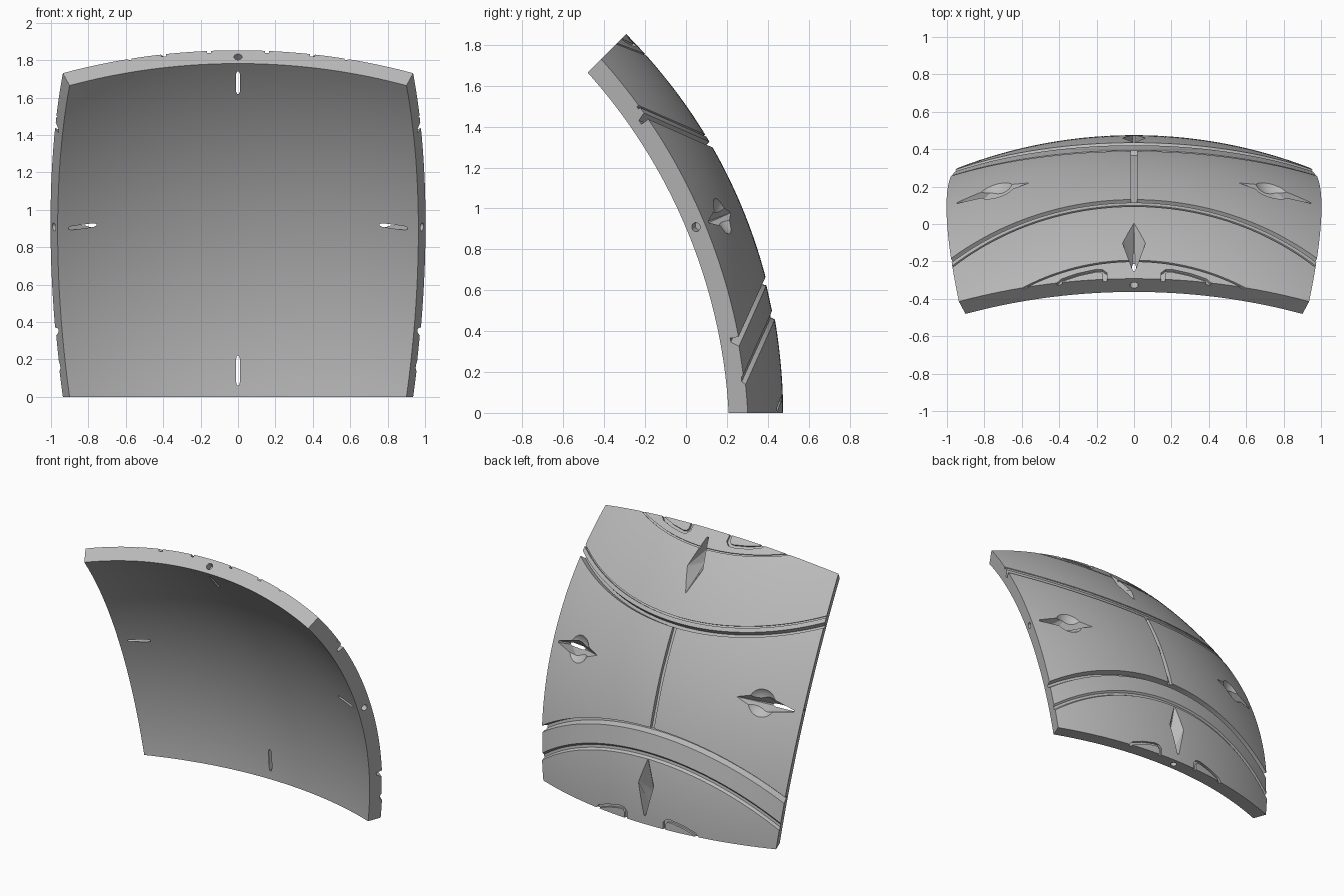
import bpy, bmesh, math
from mathutils import Vector, Matrix

if "Cube" in bpy.data.objects:
    bpy.data.objects.remove(bpy.data.objects["Cube"], do_unlink=True)

R, R_IN = 2.62, 2.52      # outer and inner sphere radii
HALF = 22.5               # half angle of the panel in degrees
STEPS = 48
cutters = []


def polar(az, el, r):
    """Point on a sphere around the origin; the panel centre is +y."""
    a, e = math.radians(az), math.radians(el)
    return Vector((math.sin(a), math.cos(a) * math.cos(e), math.cos(a) * math.sin(e))) * r


def finish(bm, name):
    bmesh.ops.recalc_face_normals(bm, faces=bm.faces)
    mesh = bpy.data.meshes.new(name)
    bm.to_mesh(mesh)
    bm.free()
    ob = bpy.data.objects.new(name, mesh)
    bpy.context.scene.collection.objects.link(ob)
    return ob


def cutter(bm, name):
    ob = finish(bm, name)
    ob.hide_render = True
    cutters.append(ob)


def loft(sections, name, closed=False):
    """Skin a row of equal point loops, capping the ends of an open row."""
    bm = bmesh.new()
    rows = [[bm.verts.new(p) for p in s] for s in sections]
    n = len(rows[0])
    for i in range(len(rows) if closed else len(rows) - 1):
        a, b = rows[i], rows[(i + 1) % len(rows)]
        for j in range(n):
            k = (j + 1) % n
            bm.faces.new((a[j], a[k], b[k], b[j]))
    if not closed:
        bm.faces.new(rows[0])
        bm.faces.new(rows[-1])
    cutter(bm, name)


def ring_groove(name, axis_el, profile, segs=200):
    """Groove around a circle: profile holds (angle from axis, height over surface)."""
    turn = Matrix.Rotation(math.radians(axis_el - 90), 3, 'X')
    sections = []
    for i in range(segs):
        spin = Matrix.Rotation(math.tau * (i + 0.37) / segs, 3, 'Z')
        sections.append([turn @ spin @ Vector((math.sin(math.radians(t)), 0, math.cos(math.radians(t)))) * (R + h)
                         for t, h in profile])
    loft(sections, name, closed=True)


def ribbon_groove(name, path, half, depth):
    """Flat-floored groove along a path of (azimuth, elevation) points."""
    pts = [Vector(p) for p in path]
    sections = []
    for i, p in enumerate(pts):
        d1 = (p - pts[i - 1]).normalized() if i else (pts[1] - p).normalized()
        d2 = (pts[i + 1] - p).normalized() if i < len(pts) - 1 else d1
        t = (d1 + d2).normalized()
        off = Vector((-t.y, t.x)) * half / max(0.4, t.dot(d1))
        a, b = p + off, p - off
        sections.append([polar(*a, R + .03), polar(*b, R + .03),
                         polar(*b, R - depth), polar(*a, R - depth)])
    loft(sections, name)


def shell():
    """Square sphere patch with thickness and radial side walls."""
    bm = bmesh.new()
    layers = []
    for r in (R, R_IN):
        grid = []
        for i in range(STEPS + 1):
            row = []
            for j in range(STEPS + 1):
                a, b = (math.radians(HALF * (2 * k / STEPS - 1)) for k in (i, j))
                row.append(bm.verts.new(Vector((math.tan(a), 1, math.tan(b))).normalized() * r))
            grid.append(row)
        for i in range(STEPS):
            for j in range(STEPS):
                bm.faces.new((grid[i][j], grid[i + 1][j], grid[i + 1][j + 1], grid[i][j + 1]))
        layers.append(grid)
    o, n = layers
    for i in range(STEPS):
        for e in (0, STEPS):
            bm.faces.new((o[i][e], o[i + 1][e], n[i + 1][e], n[i][e]))
            bm.faces.new((o[e][i], o[e][i + 1], n[e][i + 1], n[e][i]))
    return finish(bm, "curved_panel")


panel = shell()

# Curved grooves across the panel
ring_groove("upper_line", 43.8, [(35.0, .03), (35.0, -.012), (35.25, -.012), (35.25, .03)])
ring_groove("upper_slot", 43.8, [(35.7, .03), (36.15, -.045), (36.6, -.045), (36.6, .03)])
ring_groove("lower_band", -46.8, [(39.0, .03), (39.0, -.045), (38.6, -.045), (38.1, -.006), (35.3, -.006),
                                  (35.05, -.018), (34.65, -.018), (34.3, .002), (34.3, .03)])
ring_groove("top_arc", 46.7, [(27.1, .03), (27.1, -.01), (27.35, -.01), (27.35, .03)])

# Straight seam between the curved grooves
ribbon_groove("centre_seam", [(0, -8.2), (0, 0), (0, 7.3)], .33, .02)

# Hooked grooves beside the top and bottom edges
for v in (1, -1):
    for s in (1, -1):
        path = [(3.4, 23.2), (3.4, 21.5), (3.8, 21.05), (4.5, 21.0), (6.6, 21.45), (8.4, 22.1), (9.4, 23.2)]
        ribbon_groove("edge_hook", [(s * a, v * e) for a, e in path], .22, .016)

# Slanted diamond slots and edge pin holes, one towards each side
for k in range(4):
    turn = Matrix.Rotation(k * math.pi / 2, 4, 'Y')
    bm = bmesh.new()
    pts = [(12.2, 0, R + .004), (16.2, 1.42, R + .004), (16.2, -1.42, R + .004)]
    for w in (.14, -.14):
        pts += [(20, w, R + .01), (21.2, w, R + .006), (18.1, w, R_IN - .01), (21.1, w, R_IN - .01)]
    for p in pts:
        bm.verts.new(polar(*p))
    hull = bmesh.ops.convex_hull(bm, input=bm.verts)
    bmesh.ops.delete(bm, geom=list({g for g in hull["geom_interior"] + hull["geom_unused"]
                                    if isinstance(g, bmesh.types.BMVert)}), context='VERTS')
    bm.transform(turn)
    cutter(bm, "diamond_slot")

    bm = bmesh.new()
    spin = Vector((math.cos(math.radians(HALF)), -math.sin(math.radians(HALF)), 0)).to_track_quat('Z', 'Y')
    place = Matrix.Translation(polar(HALF, 0, (R + R_IN) / 2)) @ spin.to_matrix().to_4x4()
    bmesh.ops.create_cone(bm, cap_ends=True, segments=24, radius1=.022, radius2=.022,
                          depth=.1, matrix=turn @ place)
    cutter(bm, "pin_hole")

# Round finger scoops around the side slots
for s in (1, -1):
    bm = bmesh.new()
    bmesh.ops.create_uvsphere(bm, u_segments=48, v_segments=32, radius=.133,
                              matrix=Matrix.Translation(polar(s * 16.3, 0, R + .093)))
    cutter(bm, "finger_scoop")

# Apply the cuts
for c in cutters:
    m = panel.modifiers.new(c.name, 'BOOLEAN')
    m.operation, m.solver, m.object = 'DIFFERENCE', 'EXACT', c
dg = bpy.context.evaluated_depsgraph_get()
panel.data = bpy.data.meshes.new_from_object(panel.evaluated_get(dg))
panel.modifiers.clear()
for c in cutters:
    bpy.data.objects.remove(c, do_unlink=True)

# Tilt the patch so its lower edge lies on the ground
panel.data.transform(Matrix.Translation((0, -2.145, 0)) @ Matrix.Rotation(math.radians(HALF), 4, 'X'))

# Single plain grey
grey = bpy.data.materials.new("plain_grey")
grey.use_nodes = True
colour = (.5, .5, .5, 1)
grey.diffuse_color = colour
grey.node_tree.nodes["Principled BSDF"].inputs["Base Color"].default_value = colour
panel.data.materials.clear()
panel.data.materials.append(grey)

bpy.ops.object.select_all(action='DESELECT')
panel.select_set(True)
bpy.context.view_layer.objects.active = panel
bpy.ops.object.shade_smooth_by_angle(angle=math.radians(25))
